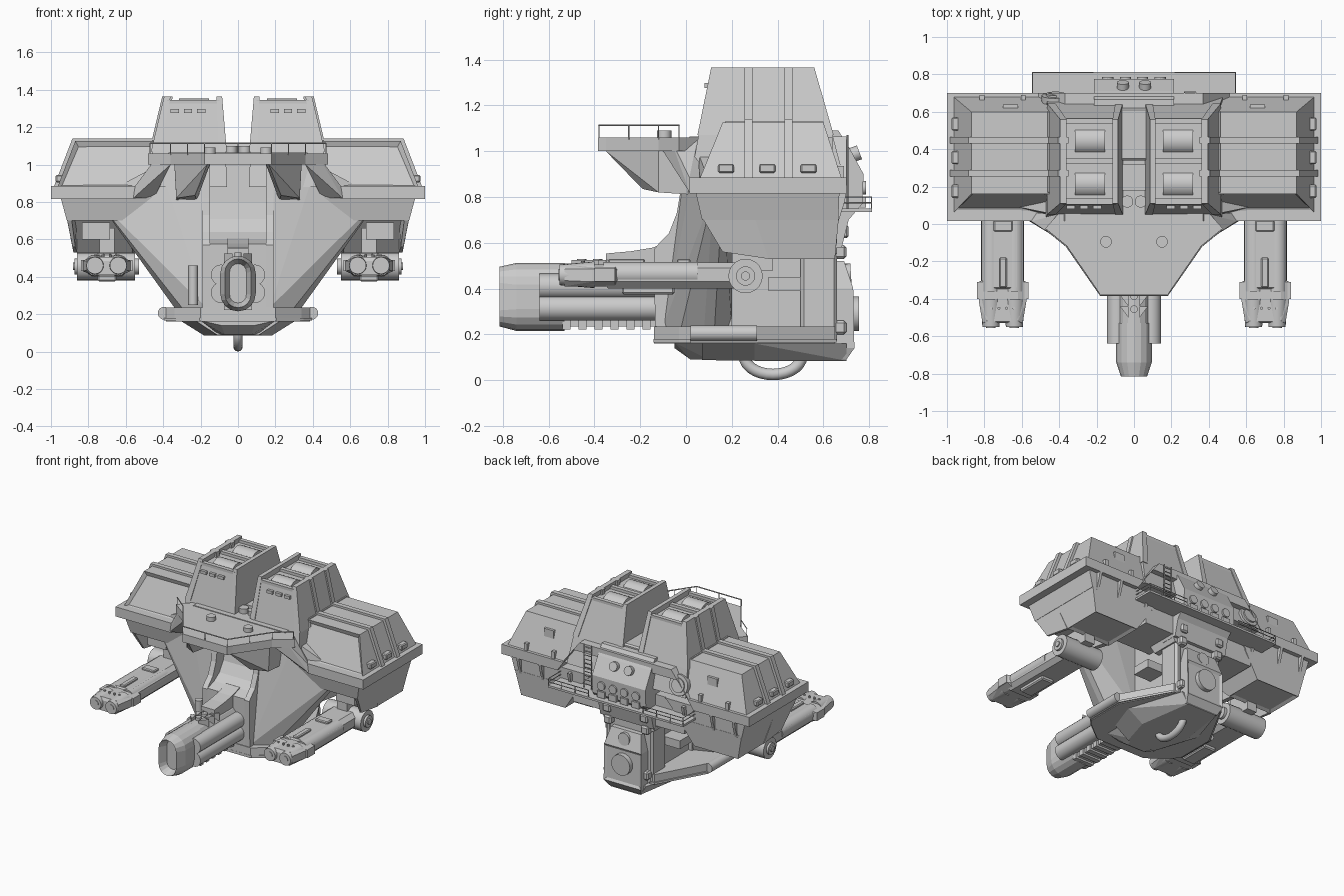
import bpy, bmesh, math
from mathutils import Vector

if "Cube" in bpy.data.objects:
    bpy.data.objects.remove(bpy.data.objects["Cube"])


def finish(name, bm, mirror=False, smooth=False, bevel=0):
    bmesh.ops.recalc_face_normals(bm, faces=bm.faces)
    me = bpy.data.meshes.new(name)
    bm.to_mesh(me)
    bm.free()
    ob = bpy.data.objects.new(name, me)
    bpy.context.collection.objects.link(ob)
    if smooth:
        me.shade_smooth()
        me.set_sharp_from_angle(angle=math.radians(35))
    if bevel:
        m = ob.modifiers.new("bevel", 'BEVEL')
        m.width, m.segments = bevel, 1
    if mirror:
        ob.modifiers.new("mirror", 'MIRROR')
    return ob


def hull(name, pts, mirror=False, insets=(), both=False, bevel=0):
    """Convex solid round the points; insets = (direction, width, depth)."""
    bm = bmesh.new()
    if both:
        pts = list(pts) + [(-x, y, z) for x, y, z in pts]
    for p in pts:
        bm.verts.new(p)
    r = bmesh.ops.convex_hull(bm, input=bm.verts)
    junk = [g for g in r["geom_interior"] if isinstance(g, bmesh.types.BMVert)]
    bmesh.ops.delete(bm, geom=junk, context='VERTS')
    bmesh.ops.dissolve_limit(bm, angle_limit=0.02, verts=bm.verts, edges=bm.edges)
    bmesh.ops.recalc_face_normals(bm, faces=bm.faces)
    for d, w, depth in insets:
        f = max(bm.faces, key=lambda f: f.normal.dot(Vector(d).normalized()))
        bmesh.ops.inset_region(bm, faces=[f], thickness=w)
        bmesh.ops.translate(bm, verts=f.verts, vec=-f.normal * depth)
    return finish(name, bm, mirror, bevel=bevel)


def rect(z, x0, x1, y0, y1):
    return [(x, y, z) for x in (x0, x1) for y in (y0, y1)]


def box(name, x0, x1, y0, y1, z0, z1, mirror=False, bevel=0):
    return hull(name, rect(z0, x0, x1, y0, y1) + rect(z1, x0, x1, y0, y1), mirror, bevel=bevel)


def prism(name, prof, axis, a, b, mirror=False):
    """Extrude a 2D profile: axis x -> (y,z) profile, y -> (x,z), z -> (x,y)."""
    put = {'x': lambda p, t: (t, *p), 'y': lambda p, t: (p[0], t, p[1]), 'z': lambda p, t: (*p, t)}[axis]
    bm = bmesh.new()
    f = bm.faces.new([bm.verts.new(put(p, a)) for p in prof])
    g = bmesh.ops.extrude_face_region(bm, geom=[f])
    off = Vector(put((0, 0), b)) - Vector(put((0, 0), a))
    bmesh.ops.translate(bm, vec=off, verts=[v for v in g["geom"] if isinstance(v, bmesh.types.BMVert)])
    return finish(name, bm, mirror)


def cyl(name, p0, p1, r0, r1=None, mirror=False, seg=20):
    p0, p1 = Vector(p0), Vector(p1)
    bm = bmesh.new()
    bmesh.ops.create_cone(bm, cap_ends=True, segments=seg, radius1=r0, radius2=r0 if r1 is None else r1, depth=(p1 - p0).length)
    M = (p1 - p0).to_track_quat('Z', 'Y').to_matrix().to_4x4()
    M.translation = (p0 + p1) / 2
    bm.transform(M)
    return finish(name, bm, mirror, smooth=True)


def pipe(name, pts, r, mirror=False, res=1):
    cu = bpy.data.curves.new(name, 'CURVE')
    cu.dimensions, cu.bevel_depth, cu.bevel_resolution, cu.use_fill_caps = '3D', r, res, True
    s = cu.splines.new('POLY')
    s.points.add(len(pts) - 1)
    for q, p in zip(s.points, pts):
        q.co = (*p, 1)
    ob = bpy.data.objects.new(name, cu)
    bpy.context.collection.objects.link(ob)
    if mirror:
        ob.modifiers.new("mirror", 'MIRROR')


def capsule(w, z0, z1, y, n=8):
    """Upright stadium ring in the xz plane."""
    out = []
    for zc, s in ((z1 - w, 0), (z0 + w, math.pi)):
        out += [(w * math.cos(s + math.pi * i / n), y, zc + w * math.sin(s + math.pi * i / n)) for i in range(n + 1)]
    return out


# Shoulders: arched rim, upper armour with ribs, lower troughs
arch = [(1, .885), (.51, .885), (.37, 1.065)]
under = [(.42, 1.0), (.55, .815), (1, .815)]
prism("shoulder_rim", arch + [(-x, z) for x, z in arch[::-1]] + [(-x, z) for x, z in under[::-1]] + under, 'y', .015, .70)
hull("shoulder_armour", rect(.88, .38, .965, .06, .68) + rect(1.125, .38, .87, .16, .6), True,
     insets=[((0, -1, .4), .03, .02)])
for y in (.255, .43):
    prism("shoulder_rib", [(.4, .88), (.985, .88), (.885, 1.14), (.4, 1.14)], 'y', y, y + .035, True)
for y in (.14, .32, .5):
    box("side_window", .93, .975, y, y + .07, .905, .945, True, .006)
hull("trough_top", rect(.83, .3, .95, .04, .67) + rect(.70, .42, .915, .07, .665), True)
hull("trough_bottom", rect(.71, .4, .915, .2, .667) + rect(.53, .52, .875, .36, .65), True, insets=[((0, 0, -1), .03, .012)])
for x0, x1 in ((.53, .60), (.86, .915)):
    hull("trough_cheek", [(x0 + .03, .07, .71), (x1, .07, .71), (x0, .3, .71), (x1, .3, .71),
                          (x0 + .01, .16, .56), (x1 - .03, .16, .56), (x0, .36, .53), (x1 - .035, .36, .53)], True)
box("trough_back", -.45, .45, .35, .66, .60, .83)
for x in (.45, .68, .86):
    prism("rim_gusset", [(.64, .815), (.70, .815), (.69, .77), (.655, .66), (.64, .66)], 'x', x, x + .02, True)
for x in (.58, .80):
    box("rear_clasp", x, x + .025, .63, .69, .88, .935, True)
box("rear_vent", .62, .70, .6, .64, 1.0, 1.06, True)

# Twin towers with edge lips, vents and windows
hull("tower", rect(.88, .06, .48, .02, .69) + rect(1.07, .065, .46, .055, .64) + rect(1.325, .085, .39, .105, .565), True)
for a, b in (((.06, .10), (.085, .115)), ((.42, .465), (.36, .395))):
    hull("tower_lip", rect(1.07, *a, .05, .645) + rect(1.365, *b, .11, .56), True)
for y in (.255, .43):
    hull("tower_rib", rect(.88, .4, .52, y, y + .035) + rect(1.365, .35, .405, y, y + .035), True)
hull("tower_step", rect(.88, .4, .535, .12, .62) + rect(1.13, .4, .46, .17, .6), True)
for y in (.215, .445):
    cyl("roof_vent_roller", (.155, y, 1.272), (.315, y, 1.272), .08, mirror=True)
for y in (.105, .32, .535):
    box("roof_bar", .1, .38, y, y + .03, 1.31, 1.345, True)
for x in (.175, .245, .315):
    box("tower_window", x, x + .045, .08, .14, 1.275, 1.297, True)

# Deck between and in front of the towers
box("gap_block", -.085, .085, .34, .62, 1.05, 1.11, bevel=.01)
box("gap_step", -.075, .075, .18, .32, 1.05, 1.09)
cyl("gap_knob", (.036, .12, 1.05), (.036, .12, 1.1), .032, mirror=True)
edge = [(.18, -.385), (.20, -.35), (.36, -.12), (.48, -.03), (.40, .06)]
prism("front_deck", edge + [(-x, y) for x, y in edge[::-1]], 'z', 1.0, 1.06)
hull("deck_skirt", [(.36, -.1, 1.06), (.36, -.1, 1.0), (.40, .05, 1.06), (.55, .015, .885), (.56, .015, .82), (.45, .06, .82),
                    (.52, .06, .885), (.47, -.035, .99), (.42, -.07, 1.06)], True)
cyl("deck_knob", (.15, -.095, 1.05), (.15, -.095, 1.09), .031, mirror=True)
rail = [(0, -.38), (.18, -.38), (.27, -.25), (.36, -.12), (.47, -.03)]
pipe("deck_rail", [(x, y, 1.113) for x, y in rail], .004, True)
for x, y in rail:
    pipe("deck_rail_post", [(x, y, 1.05), (x, y, 1.113)], .003, True)
hull("deck_hood", [(.165, -.35, 1.0), (.34, -.12, 1.0), (.15, .03, 1.0), (.34, .04, 1.0), (.15, -.3, 1.0),
                   (.23, -.19, .835), (.33, -.12, .82), (.22, .03, .81), (.33, .03, .81)], True)

# Front hull: slanted cheeks, recessed curved channel between two posts, gun mount
hull("hull_cheek", [(.17, -.10, .235), (.3, -.02, .235), (.34, .08, .235), (.34, .125, .235), (.15, .2, .235),
                    (.17, 0, .82), (.48, .05, .82), (.76, .12, .82), (.76, .16, .82), (.15, .2, .82),
                    (.17, 0, 1.0), (.42, .05, 1.0), (.42, .2, 1.0), (.15, .2, 1.0)], True)
curve = [(.0, 1.0), (-.025, .82), (-.04, .73), (-.075, .64), (-.12, .595), (-.14, .57)]
prism("channel_post", [(.2, .235), (.2, 1.0)] + curve + [(-.135, .235)], 'x', .15, .19, True)
prism("channel_floor", [(.2, .235), (.2, 1.0), (.08, 1.0), (.065, .8), (.045, .71), (0, .64), (-.06, .6), (-.135, .575), (-.135, .235)],
      'x', -.155, .155)
prism("gun_throat", [(-.02, .60), (-.06, .605), (-.15, .578), (-.24, .563), (-.35, .553), (-.35, .49), (-.02, .49)], 'x', -.055, .055)
pipe("cheek_exhaust", [(-.24, -.11, .25), (-.24, -.11, .46)], .026, res=4)

# Rear column, engine and struts
box("rear_column", -.16, .16, .2, .655, .2, .83)
box("column_panel", .14, .3, .36, .5, .39, .45, True)
box("column_pillar", .14, .19, .5, .66, .16, .6, True, .015)
hull("column_brace", rect(.55, .14, .2, .45, .66) + rect(.83, .14, .32, .35, .66), True)
hull("engine_block", rect(.09, -.13, .13, .55, .70) + rect(.14, -.15, .15, .55, .735) + rect(.40, -.15, .15, .55, .73)
     + rect(.52, -.12, .12, .55, .69), insets=[((0, 1, 0), .025, .01)])
cyl("engine_drum", (0, .68, .29), (0, .755, .29), .075)
cyl("engine_port", (0, .64, .46), (0, .72, .465), .045)
for z, d in ((.2, .70), (.53, .70), (.62, .71)):
    box("engine_clamp", .12, .18, .6, d, z, z + .06, True, .01)

# Rear housing, platform, ladder and gear wheel
prism("rear_housing", [(.55, 1.09), (.665, 1.09), (.71, 1.02), (.775, .9), (.77, .77), (.71, .70), (.68, .58), (.55, .58)], 'x', -.215, .215)
cyl("housing_stud", (.06, .69, .97), (.06, .757, .995), .032, mirror=True)
for x in (.045, .14):
    cyl("housing_port", (x, .74, .84), (x, .785, .84), .03, mirror=True)
    box("housing_bracket", x - .03, x + .03, .72, .785, .755, .80, True)
box("rear_platform", -.545, .545, .65, .812, .735, .75)
for z in (.775, .8):
    pipe("platform_rail", [(.22, .81, z), (.542, .81, z), (.542, .67, z)], .003, True)
for x in (.22, .33, .44, .542):
    pipe("platform_post", [(x, .81, .74), (x, .81, .8)], .003, True)
for x in (.27, .33):
    pipe("ladder_side", [(x, .705, .75), (x, .705, 1.07)], .004)
for i in range(10):
    pipe("ladder_rung", [(.27, .705, .78 + i * .03), (.33, .705, .78 + i * .03)], .003)
cyl("gear_wheel", (-.42, .6, .94), (-.42, .687, .96), .075, seg=12)
cyl("gear_hub", (-.42, .6, .94), (-.42, .697, .962), .05)

# Chin plate with side rollers, belly and hook
chin = [(.2, -.14), (.34, -.03), (.385, .02), (.385, .31), (.2, .65)]
prism("chin_plate", chin + [(-x, y) for x, y in chin[::-1]], 'z', .16, .235)
hull("chin_lip", [(x * 1.03, y * 1.01, z) for x, y in chin for z in (.165, .18)], both=True)
cyl("chin_roller", (.395, .02, .205), (.395, .31, .205), .034, mirror=True)
hull("belly", [(.22, .07, .16), (.3, .3, .16), (.17, .70, .16), (.11, .07, .088), (.18, .3, .085), (.12, .70, .085)], both=True)
hull("belly_nose", [(.2, -.05, .165), (.09, -.05, .14), (.07, .02, .09), (.1, .1, .09), (.2, .1, .165)], both=True)
arc = [math.pi * i / 14 for i in range(15)]
pipe("belly_hook", [(0, .38 + .125 * math.cos(a), .105 - .08 * math.sin(a)) for a in arc], .025, res=4)

# Main gun: capsule muzzle, side barrels and top gear
hull("muzzle", capsule(.07, .235, .495, -.815) + capsule(.095, .215, .512, -.74) + capsule(.095, .215, .512, -.53),
     insets=[((0, -1, 0), .025, .06)])
hull("gun_core", capsule(.085, .25, .51, -.56) + capsule(.085, .25, .51, .02))
for z in (.315, .41):
    cyl("side_barrel", (.09, -.64, z), (.09, -.05, z), .055, mirror=True)
box("gun_cradle", -.06, .06, -.54, -.1, .235, .28)
for i in range(6):
    box("cradle_rib", -.075, .075, -.54 + i * .07, -.505 + i * .07, .222, .27)
for i in range(3):
    prism("top_fin", [(.03, -.50 + i * .06), (.075, -.44 + i * .06), (.03, -.44 + i * .06)], 'z', .47, .525, True)
for y in (-.455, -.385):
    cyl("top_bolt", (0, y, .5), (0, y, .53), .02)

# Side guns: shoulder bracket, pivot, breech, twin barrels
box("gun_bracket", .685, .835, .15, .4, .60, .69, True)
box("gun_hanger", .66, .74, .2, .38, .48, .66, True)
cyl("gun_pivot", (.55, .26, .455), (.86, .26, .455), .075, mirror=True)
cyl("gun_pivot_cap", (.53, .26, .455), (.875, .26, .455), .042, mirror=True)
cyl("gun_pivot_bolt", (.6, .26, .455), (.883, .26, .455), .02, mirror=True)
hull("breech", rect(.4, .62, .78, -.34, .28) + rect(.43, .59, .81, -.36, .30) + rect(.49, .59, .81, -.36, .30)
     + rect(.515, .625, .775, -.34, .28), True)
box("breech_top", .68, .72, -.34, -.18, .49, .53, True, .006)
box("breech_rear", .65, .75, -.04, .02, .49, .53, True, .006)
box("breech_foot", .65, .75, -.28, -.05, .375, .42, True, .008)
for x in (.64, .765):
    cyl("twin_tube", (x, -.36, .465), (x, .05, .465), .052, mirror=True)
    cyl("twin_muzzle", (x, -.552, .46), (x, -.40, .46), .045, .058, mirror=True)
    cyl("muzzle_bore", (x, -.556, .46), (x, -.53, .46), .025, mirror=True, seg=12)
hull("muzzle_shroud", rect(.41, .62, .785, -.53, -.31) + rect(.435, .595, .81, -.53, -.30) + rect(.485, .595, .81, -.53, -.30)
     + rect(.505, .62, .785, -.52, -.31) + rect(.43, .575, .83, -.41, -.31) + rect(.485, .575, .83, -.41, -.31), True)
for x in (.565, .82):
    box("shroud_pad", x, x + .02, -.40, -.31, .43, .49, True)
for i in range(4):
    cyl("shroud_bolt", (.642 + i * .04, -.45, .5), (.642 + i * .04, -.45, .52), .008, mirror=True, seg=8)
